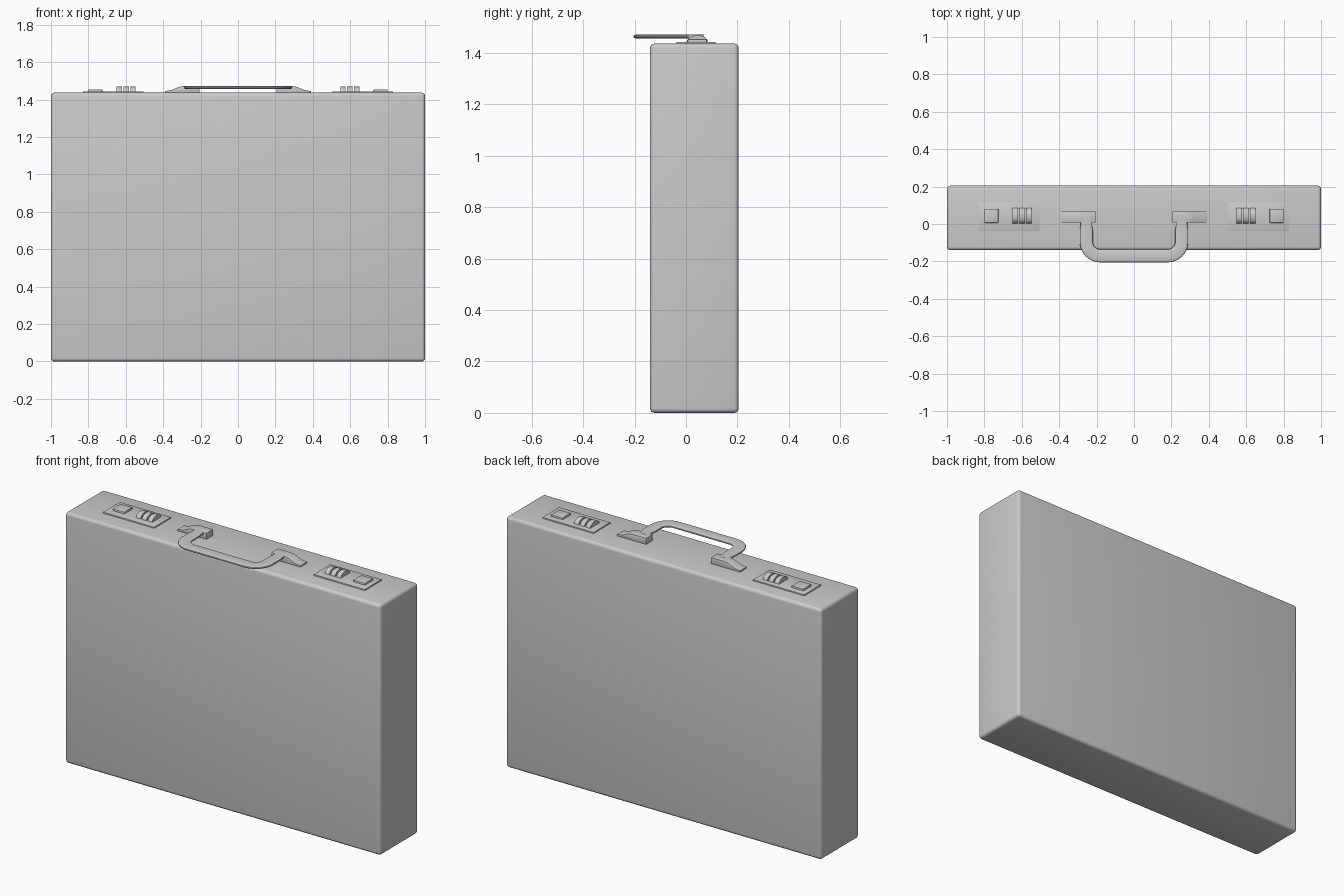
import bpy, bmesh, math
from mathutils import Vector

if "Cube" in bpy.data.objects:
    bpy.data.objects.remove(bpy.data.objects["Cube"])

TOP = 1.437


def finish(name, bm, bevel=0.0, segments=2):
    bmesh.ops.recalc_face_normals(bm, faces=bm.faces[:])
    mesh = bpy.data.meshes.new(name)
    bm.to_mesh(mesh)
    bm.free()
    ob = bpy.data.objects.new(name, mesh)
    bpy.context.collection.objects.link(ob)
    bpy.ops.object.select_all(action='DESELECT')
    bpy.context.view_layer.objects.active = ob
    ob.select_set(True)
    if bevel:
        mod = ob.modifiers.new("bevel", 'BEVEL')
        mod.width, mod.segments = bevel, segments
        bpy.ops.object.modifier_apply(modifier=mod.name)
    bpy.ops.object.shade_smooth_by_angle(angle=math.radians(35))
    return ob


def box(name, x, y, z, bevel=0.0, segments=2):
    bm = bmesh.new()
    bmesh.ops.create_cube(bm, size=1)
    for v in bm.verts:
        v.co = Vector([(r[0] + r[1]) / 2 + c * (r[1] - r[0])
                       for c, r in zip(v.co, (x, y, z))])
    return finish(name, bm, bevel, segments)


def extrude(name, points, offset, bevel=0.0):
    """Extrude a closed planar profile along an offset."""
    bm = bmesh.new()
    face = bm.faces.new([bm.verts.new(p) for p in points])
    new = bmesh.ops.extrude_face_region(bm, geom=[face])["geom"]
    verts = [g for g in new if isinstance(g, bmesh.types.BMVert)]
    bmesh.ops.translate(bm, verts=verts, vec=offset)
    return finish(name, bm, bevel)


def span(side, a, b):
    return tuple(sorted((side * a, side * b)))


# Case body
box("case_body", (-1, 1), (-0.14, 0.205), (0, TOP), 0.018, 4)

for side, label in ((-1, "left"), (1, "right")):
    # Lock plate and latch button
    box(f"{label}_lock_plate", span(side, 0.505, 0.83), (-0.037, 0.115),
        (TOP - 0.004, TOP + 0.007), 0.002)
    box(f"{label}_latch_button", span(side, 0.725, 0.8), (0.006, 0.081),
        (TOP, TOP + 0.018), 0.004)

    # Three combination dials, each a domed wheel segment
    for i in range(3):
        x0, x1 = span(side, 0.547 + i * 0.037, 0.575 + i * 0.037)
        arc = []
        for k in range(13):
            a = math.pi * k / 12
            arc.append((x0, 0.045 + 0.042 * math.cos(a),
                        TOP + 0.004 + 0.028 * math.sin(a)))
        extrude(f"{label}_dial_{i + 1}", arc, (x1 - x0, 0, 0))

    # Handle mount with a ramp falling to its outer end
    profile = [(0.205, TOP - 0.003), (0.39, TOP - 0.003), (0.39, TOP + 0.008),
               (0.355, TOP + 0.014), (0.315, TOP + 0.031), (0.29, TOP + 0.035),
               (0.205, TOP + 0.035)]
    extrude(f"{label}_handle_mount", [(side * x, 0.008, z) for x, z in profile],
            (0, 0.06, 0), 0.002)

# Handle: rounded flat section swept along a U path
half = [(0.255, 0.03), (0.255, -0.01), (0.255, -0.03)]
for k in range(11):
    a = math.pi / 2 * k / 10
    half.append((0.18 + 0.075 * math.cos(a), -0.095 - 0.075 * math.sin(a)))
path = half + [(-x, y) for x, y in reversed(half)]
bm = bmesh.new()
rings = []
for i, (x, y) in enumerate(path):
    a, b = path[max(i - 1, 0)], path[min(i + 1, len(path) - 1)]
    t = Vector((b[0] - a[0], b[1] - a[1])).normalized()
    end = min(i, len(path) - 1 - i)
    w = 0.031 if end < 2 else 0.035
    ring = []
    for k in range(16):
        c, s = math.cos(k * math.pi / 8), math.sin(k * math.pi / 8)
        u = w * math.copysign(abs(c) ** 0.6, c)
        h = 0.0085 * math.copysign(abs(s) ** 0.8, s)
        ring.append(bm.verts.new((x - t.y * u, y + t.x * u, 1.4645 + h)))
    rings.append(ring)
for r0, r1 in zip(rings, rings[1:]):
    for k in range(16):
        bm.faces.new((r0[k], r0[(k + 1) % 16], r1[(k + 1) % 16], r1[k]))
bm.faces.new(rings[0])
bm.faces.new(rings[-1])
finish("carry_handle", bm)
